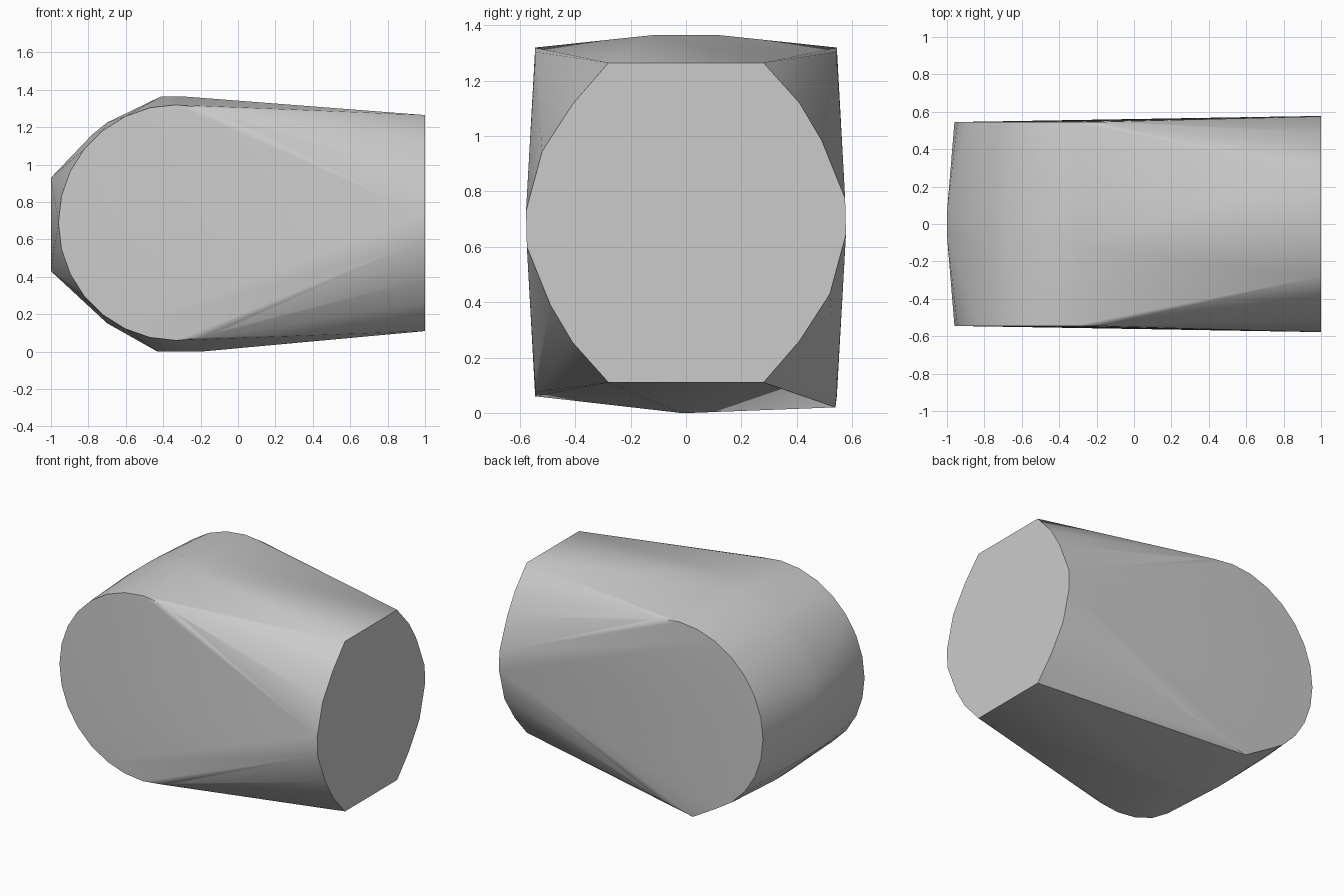
import bpy, bmesh, math

if "Cube" in bpy.data.objects:
    bpy.data.objects.remove(bpy.data.objects["Cube"], do_unlink=True)

grey = bpy.data.materials.new("plain_grey")
grey.use_nodes = True
colour = (0.6, 0.6, 0.6, 1)
grey.diffuse_color = colour
grey.node_tree.nodes["Principled BSDF"].inputs["Base Color"].default_value = colour

points = []

# round side discs
SEGMENTS = 28
for side in (-1, 1):
    for i in range(SEGMENTS):
        a = 2 * math.pi * i / SEGMENTS
        points.append((-0.33 + 0.63 * math.cos(a), 0.545 * side,
                       0.69 + 0.63 * math.sin(a)))
points.append((-0.43, 0.54, 0.02))

# flat faceted end, repeated by a half turn
half_end = [(-0.28, 1.265), (-0.41, 1.115), (-0.52, 0.945), (-0.578, 0.73),
            (-0.575, 0.6), (-0.49, 0.39), (-0.41, 0.255), (-0.28, 0.11)]
for y, z in half_end:
    points += [(1, y, z), (1, -y, 1.375 - z)]

# crowned middle ridge around the rounded end
for x, z, width in [(-1, 0.43, 0.06), (-1, 0.93, 0.06), (-0.78, 1.16, 0.08),
                    (-0.7, 1.225, 0.08), (-0.41, 1.365, 0.04),
                    (-0.3, 1.365, 0.12), (-0.7, 0.152, 0.05),
                    (-0.43, 0, 0.02), (-0.2, 0, 0.02)]:
    points += [(x, -width, z), (x, width, z)]

# tight skin over all the outlines
bm = bmesh.new()
for p in points:
    bm.verts.new(p)
bmesh.ops.convex_hull(bm, input=bm.verts[:])
bmesh.ops.delete(bm, geom=[v for v in bm.verts if not v.link_faces], context="VERTS")
bmesh.ops.dissolve_limit(bm, angle_limit=math.radians(0.3),
                         verts=bm.verts[:], edges=bm.edges[:])
bmesh.ops.recalc_face_normals(bm, faces=bm.faces[:])
mesh = bpy.data.meshes.new("rounded_block")
bm.to_mesh(mesh)
bm.free()
mesh.materials.append(grey)

block = bpy.data.objects.new("rounded_block", mesh)
bpy.context.collection.objects.link(block)
bpy.ops.object.select_all(action="DESELECT")
block.select_set(True)
bpy.context.view_layer.objects.active = block
bpy.ops.object.shade_smooth_by_angle(angle=math.radians(35))
